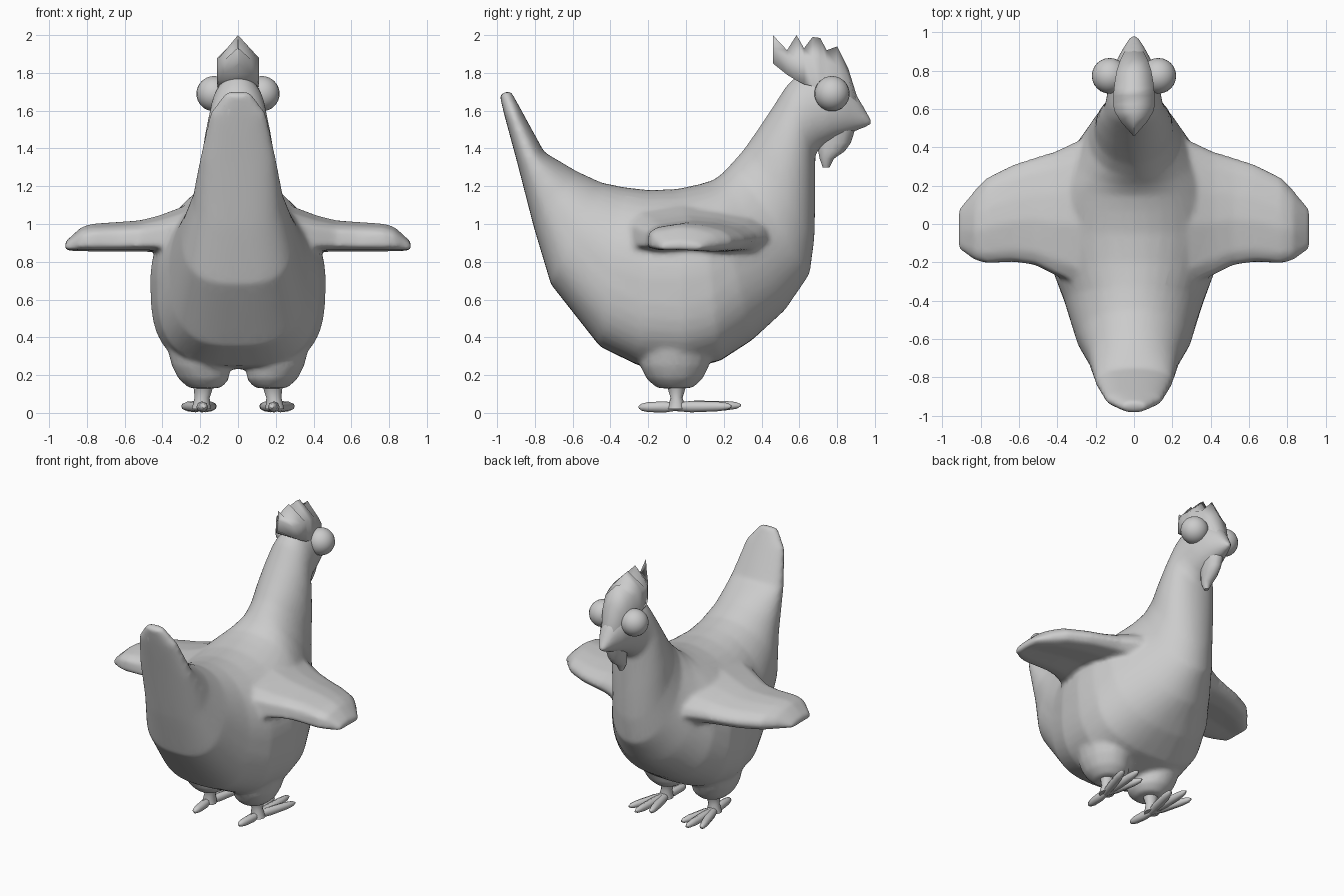
import bpy, bmesh, math
from mathutils import Vector

if "Cube" in bpy.data.objects:
    bpy.data.objects.remove(bpy.data.objects["Cube"])

grey = bpy.data.materials.new("plain_grey")
grey.diffuse_color = (0.6, 0.6, 0.6, 1)
grey.use_nodes = True
grey.node_tree.nodes["Principled BSDF"].inputs["Base Color"].default_value = grey.diffuse_color


def loft(bm, rings, sx=1):
    """Skin a list of equal-length rings and cap both ends; sx=-1 flips sides."""
    vs = [[bm.verts.new((p[0] * sx, p[1], p[2])) for p in r] for r in rings]
    n = len(vs[0])
    for a, b in zip(vs, vs[1:]):
        for i in range(n):
            j = (i + 1) % n
            bm.faces.new((a[i], a[j], b[j], b[i]))
    bm.faces.new(vs[0])
    bm.faces.new(vs[-1])


def make(name, bm, mirror=False, angle=50):
    """Turn a bmesh into a smooth, optionally mirrored object."""
    bmesh.ops.recalc_face_normals(bm, faces=bm.faces)
    me = bpy.data.meshes.new(name)
    bm.to_mesh(me)
    bm.free()
    me.materials.append(grey)
    ob = bpy.data.objects.new(name, me)
    bpy.context.collection.objects.link(ob)
    bpy.ops.object.select_all(action='DESELECT')
    ob.select_set(True)
    bpy.context.view_layer.objects.active = ob
    bpy.ops.object.shade_smooth_by_angle(angle=math.radians(angle))
    if mirror:
        ob.modifiers.new("mirror", 'MIRROR')
    return ob


def spow(v, e):
    return math.copysign(abs(v) ** e, v)


def section(top, bot, hw, low, n=40):
    """Upright ring between a top and a bottom point, fuller below."""
    top, bot = Vector((0, *top)), Vector((0, *bot))
    mid, up = (top + bot) / 2, (top - bot) / 2
    ring = []
    for i in range(n):
        a = 2 * math.pi * i / n
        c, s = math.cos(a), math.sin(a)
        e = 2 / low if c < 0 else 1
        ring.append(mid + up * spow(c, e) + Vector((hw * spow(s, e), 0, 0)))
    return ring


def ellipse(z, cx, cy, rx, ry, n=12):
    """Level ring."""
    return [Vector((cx + rx * math.cos(2 * math.pi * i / n),
                    cy + ry * math.sin(2 * math.pi * i / n), z)) for i in range(n)]


# torso: one sweep from tail tip through belly and neck to beak
stations = [
    ((-.93, 1.71), (-.988, 1.685), .065, 2.2),
    ((-.87, 1.60), (-.96, 1.57), .15, 2.4),
    ((-.75, 1.38), (-.895, 1.33), .2, 2.5),
    ((-.58, 1.28), (-.805, .98), .24, 2.6),
    ((-.45, 1.22), (-.715, .68), .30, 2.7),
    ((-.33, 1.195), (-.455, .35), .365, 2.8),
    ((-.20, 1.18), (-.25, .25), .43, 3.0),
    ((-.05, 1.185), (0, .23), .465, 3.1),
    ((.07, 1.21), (.18, .275), .455, 2.9),
    ((.15, 1.235), (.35, .385), .405, 2.5),
    ((.20, 1.275), (.525, .545), .32, 2.1),
    ((.25, 1.33), (.655, .735), .24, 2),
    ((.31, 1.40), (.68, .92), .208, 2),
    ((.38, 1.50), (.685, 1.12), .197, 2),
    ((.46, 1.62), (.685, 1.27), .178, 2),
    ((.53, 1.73), (.685, 1.37), .155, 2),
    ((.58, 1.78), (.72, 1.41), .145, 2),
    ((.68, 1.80), (.80, 1.45), .13, 2),
    ((.80, 1.80), (.87, 1.48), .10, 2),
    ((.90, 1.69), (.925, 1.50), .06, 2),
    ((.98, 1.555), (.985, 1.525), .02, 2),
]
# wings: (x, rear y, front y, top z, bottom z)
wing = [
    (.15, -.38, .48, 1.15, .78), (.30, -.32, .435, 1.09, .84),
    (.42, -.265, .38, 1.045, .85), (.52, -.215, .35, 1.02, .853),
    (.63, -.20, .315, 1.012, .852), (.77, -.207, .245, 1.003, .853),
    (.83, -.19, .18, .985, .855), (.917, -.13, .08, .905, .857),
]
# wing outline as fractions along the chord and through the thickness
foil = [(0, .15), (.02, .68), (.12, .86), (.42, 1), (.65, .93), (.87, .76), (.97, .55),
        (1, .33), (.93, .06), (.75, .0), (.45, .1), (.15, .05)]

# body: torso, wings and thighs fused into one smooth skin
bm = bmesh.new()
loft(bm, [section(*s) for s in stations])
for sx in (1, -1):
    loft(bm, [[Vector((x, r + (f - r) * u, b + (t - b) * v)) for u, v in foil]
              for x, r, f, t, b in wing], sx)
    loft(bm, [ellipse(.50, .21, -.04, .15, .20, 16), ellipse(.36, .215, -.05, .165, .20, 16),
              ellipse(.25, .20, -.06, .152, .185, 16), ellipse(.18, .18, -.06, .137, .15, 16),
              ellipse(.13, .175, -.06, .085, .095, 16)], sx)
body = make("body", bm)
fuse = body.modifiers.new("fuse", 'REMESH')
fuse.mode = 'VOXEL'
fuse.voxel_size = .014
fuse.use_smooth_shade = True
relax = body.modifiers.new("relax", 'SMOOTH')
relax.factor = .5
relax.iterations = 14
thin = body.modifiers.new("thin", 'DECIMATE')
thin.ratio = .3

# comb: toothed ridge with a wedge cross-section (y, ridge, shoulder, base, half width)
comb = [
    (.46, 2.0, 1.93, 1.85, .004), (.535, 1.92, 1.87, 1.79, .07),
    (.585, 2.0, 1.88, 1.76, .10), (.625, 1.93, 1.88, 1.74, .11),
    (.67, 1.99, 1.88, 1.73, .108), (.71, 1.985, 1.87, 1.71, .104),
    (.745, 1.92, 1.86, 1.70, .10), (.80, 1.94, 1.84, 1.68, .09),
    (.86, 1.82, 1.77, 1.62, .07), (.91, 1.66, 1.63, 1.58, .045),
]
bm = bmesh.new()
loft(bm, [[Vector(p) for p in ((-w, y, b), (-w, y, s), (0, y, r), (w, y, s), (w, y, b))]
          for y, r, s, b, w in comb])
make("comb", bm, angle=85)

# wattle under the beak
bm = bmesh.new()
loft(bm, [ellipse(1.50, 0, .80, .06, .095), ellipse(1.43, 0, .785, .052, .088),
          ellipse(1.385, 0, .77, .045, .07), ellipse(1.345, 0, .745, .036, .037),
          ellipse(1.30, 0, .742, .014, .018)])
make("wattle", bm)

# eyes
bm = bmesh.new()
bmesh.ops.create_uvsphere(bm, u_segments=24, v_segments=16, radius=.093)
bmesh.ops.translate(bm, verts=bm.verts, vec=(.127, .773, 1.69))
make("eyes", bm, mirror=True)

# shanks
bm = bmesh.new()
loft(bm, [ellipse(.17, .185, -.05, .06, .06), ellipse(.12, .185, -.05, .048, .044),
          ellipse(.08, .19, -.05, .04, .032), ellipse(.02, .195, -.05, .05, .05)])
make("shanks", bm, mirror=True)


def toe(bm, start, end, n=8):
    """Tapered toe lying flat."""
    a, b = Vector(start), Vector(end)
    side = (b - a).cross(Vector((0, 0, 1))).normalized()
    rings = []
    for t, r in ((0, .022), (.3, .03), (.75, .026), (.93, .018), (1, .006)):
        c = a.lerp(b, t)
        rings.append([c + side * r * math.cos(2 * math.pi * i / n)
                      + Vector((0, 0, r * math.sin(2 * math.pi * i / n))) for i in range(n)])
    loft(bm, rings)


# feet: three toes forward, one back
bm = bmesh.new()
for tip in ((.125, .23, .035), (.205, .29, .04), (.29, .24, .035), (.18, -.25, .03)):
    toe(bm, (.195, -.06, .032), tip)
make("feet", bm, mirror=True)
